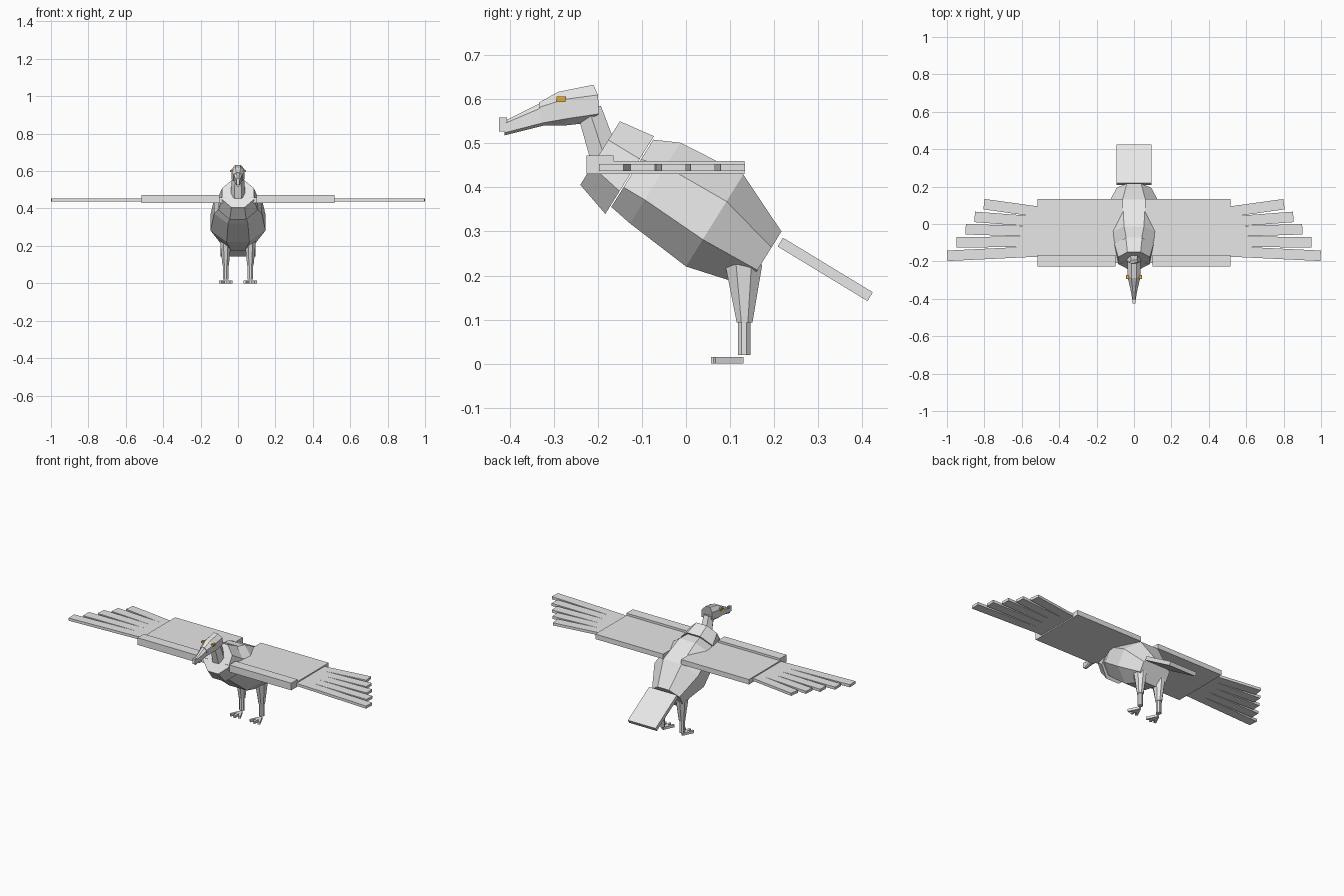
import bpy, bmesh, math
from mathutils import Vector, Matrix

if "Cube" in bpy.data.objects:
    bpy.data.objects.remove(bpy.data.objects["Cube"])


def material(name, rgb):
    m = bpy.data.materials.new(name)
    m.diffuse_color = (*rgb, 1)
    m.use_nodes = True
    m.node_tree.nodes["Principled BSDF"].inputs["Base Color"].default_value = m.diffuse_color
    return m


GREY = material("feather grey", (0.8, 0.8, 0.8))
AMBER = material("eye amber", (0.8, 0.42, 0.03))


def finish(name, bm, mat=GREY):
    bmesh.ops.recalc_face_normals(bm, faces=bm.faces[:])
    me = bpy.data.meshes.new(name)
    bm.to_mesh(me)
    bm.free()
    me.materials.append(mat)
    ob = bpy.data.objects.new(name, me)
    bpy.context.collection.objects.link(ob)
    return ob


def loft(name, rings):
    """Skin matching rings of points and cap both ends."""
    bm = bmesh.new()
    loops = [[bm.verts.new(p) for p in r] for r in rings]
    n = len(loops[0])
    for a, b in zip(loops, loops[1:]):
        for i in range(n):
            bm.faces.new((a[i], a[(i + 1) % n], b[(i + 1) % n], b[i]))
    bm.faces.new(loops[0])
    bm.faces.new(loops[-1])
    return finish(name, bm)


def ring(c, u, rx, ru, n=8):
    """Flat-topped polygon round c; u is its upward direction, rx/ru half sizes."""
    k = math.cos(math.pi / n)
    u = Vector(u).normalized()
    return [Vector(c) + Vector((1, 0, 0)) * rx / k * math.sin(a) + u * ru / k * math.cos(a)
            for a in [(i + 0.5) * 2 * math.pi / n for i in range(n)]]


def box(name, lo, hi, mat=GREY, rot=None, pivot=(0, 0, 0)):
    lo, hi = Vector(lo), Vector(hi)
    bm = bmesh.new()
    bmesh.ops.create_cube(bm, size=1)
    for v in bm.verts:
        v.co = Vector([(v.co[i] + 0.5) * (hi[i] - lo[i]) + lo[i] for i in range(3)])
    if rot:
        bmesh.ops.rotate(bm, verts=bm.verts[:], cent=pivot, matrix=rot)
    return finish(name, bm, mat)


# Body and ruff share one tilted cross-section direction
TILT = (0, 0.53, 0.85)
loft("body", [ring((0, y, z), TILT, rx, ru) for y, z, rx, ru in (
    (-0.122, 0.432, 0.10, 0.09), (-0.07, 0.41, 0.128, 0.108),
    (0.065, 0.325, 0.147, 0.123), (0.178, 0.238, 0.092, 0.073))])
loft("ruff", [ring((0, -0.195, 0.478), TILT, 0.085, 0.085),
              ring((0, -0.128, 0.428), TILT, 0.105, 0.104)])

# Neck
loft("neck", [ring((0, -0.187, 0.475), (0, 0.75, 0.6), 0.034, 0.035, 6),
              ring((0, -0.22, 0.577), (0, 0.95, 0.3), 0.027, 0.028, 6)])


# Head and beak: top, brow, cheek and underside heights at each station
def head_ring(pts, wt, ws, wb):
    w = (wt, ws, ws, wb)
    half = [Vector((w[i], y, z)) for i, (y, z) in enumerate(pts)]
    return half + [Vector((-p.x, p.y, p.z)) for p in reversed(half)]


loft("head", [
    head_ring([(-0.21, 0.633), (-0.2, 0.61), (-0.197, 0.567), (-0.235, 0.545)], 0.014, 0.035, 0.015),
    head_ring([(-0.29, 0.617), (-0.275, 0.60), (-0.265, 0.557), (-0.28, 0.54)], 0.014, 0.036, 0.015),
    head_ring([(-0.333, 0.593), (-0.333, 0.582), (-0.328, 0.546), (-0.325, 0.54)], 0.009, 0.023, 0.011)])
loft("beak", [
    head_ring([(-0.33, 0.592), (-0.33, 0.58), (-0.327, 0.546), (-0.325, 0.54)], 0.008, 0.022, 0.01),
    head_ring([(-0.412, 0.551), (-0.412, 0.545), (-0.412, 0.524), (-0.412, 0.518)], 0.004, 0.008, 0.004)])
box("beak_tip", (-0.008, -0.424, 0.527), (0.008, -0.406, 0.559))

for s, side in ((1, "right"), (-1, "left")):
    def sbox(name, x0, x1, y0, y1, z0, z1, **kw):
        a, b = sorted((s * x0, s * x1))
        return box(f"{side}_{name}", (a, y0, z0), (b, y1, z1), **kw)

    sbox("eye", 0.026, 0.042, -0.294, -0.274, 0.594, 0.606, mat=AMBER)

    # Wing panel and thicker leading edge
    sbox("wing", 0.06, 0.515, -0.208, 0.133, 0.43, 0.46)
    sbox("wing_leading_edge", 0.10, 0.515, -0.226, -0.165, 0.43, 0.473)

    # Five fanned flight feathers
    tips = ((0.805, 0.106), (0.855, 0.038), (0.903, -0.028), (0.953, -0.098), (1.0, -0.17))
    for k, (tx, ty) in enumerate(tips):
        root = Vector((s * 0.50, 0.064 - 0.0525 * k, 0))
        d = Vector((s * (tx - 0.003 if k < 4 else 0.998), ty, 0)) - root
        p = Vector((-d.y, d.x, 0)).normalized() * 0.028
        low, high = Vector((0, 0, 0.437)), Vector((0, 0, 0.453))
        quad = [root + p, root - p, root + d - p, root + d + p]
        loft(f"{side}_flight_feather_{k + 1}", [[q + low for q in quad], [q + high for q in quad]])

    # Leg: tapered thigh and thin shank
    lx = s * 0.066
    loft(f"{side}_thigh", [ring((lx, 0.131, 0.225), (0, 1, 0), 0.03, 0.042),
                           ring((lx, 0.133, 0.094), (0, 1, 0), 0.017, 0.018)])
    loft(f"{side}_shank", [ring((lx, 0.132, 0.10), (0, 1, 0), 0.014, 0.014),
                           ring((lx, 0.132, 0.02), (0, 1, 0), 0.014, 0.014)])

    # Three spread toes
    for k, ang in enumerate((-26, 0, 26)):
        box(f"{side}_toe_{k + 1}", (lx - 0.007, 0.057, 0), (lx + 0.007, 0.128, 0.015),
            rot=Matrix.Rotation(math.radians(ang), 3, 'Z'), pivot=(lx, 0.125, 0))

# Tail plate sloping down behind the body
loft("tail", [[Vector((x, y, z)) for y, z in (
    (0.22, 0.286), (0.424, 0.162), (0.412, 0.142), (0.208, 0.266))] for x in (-0.093, 0.093)])
